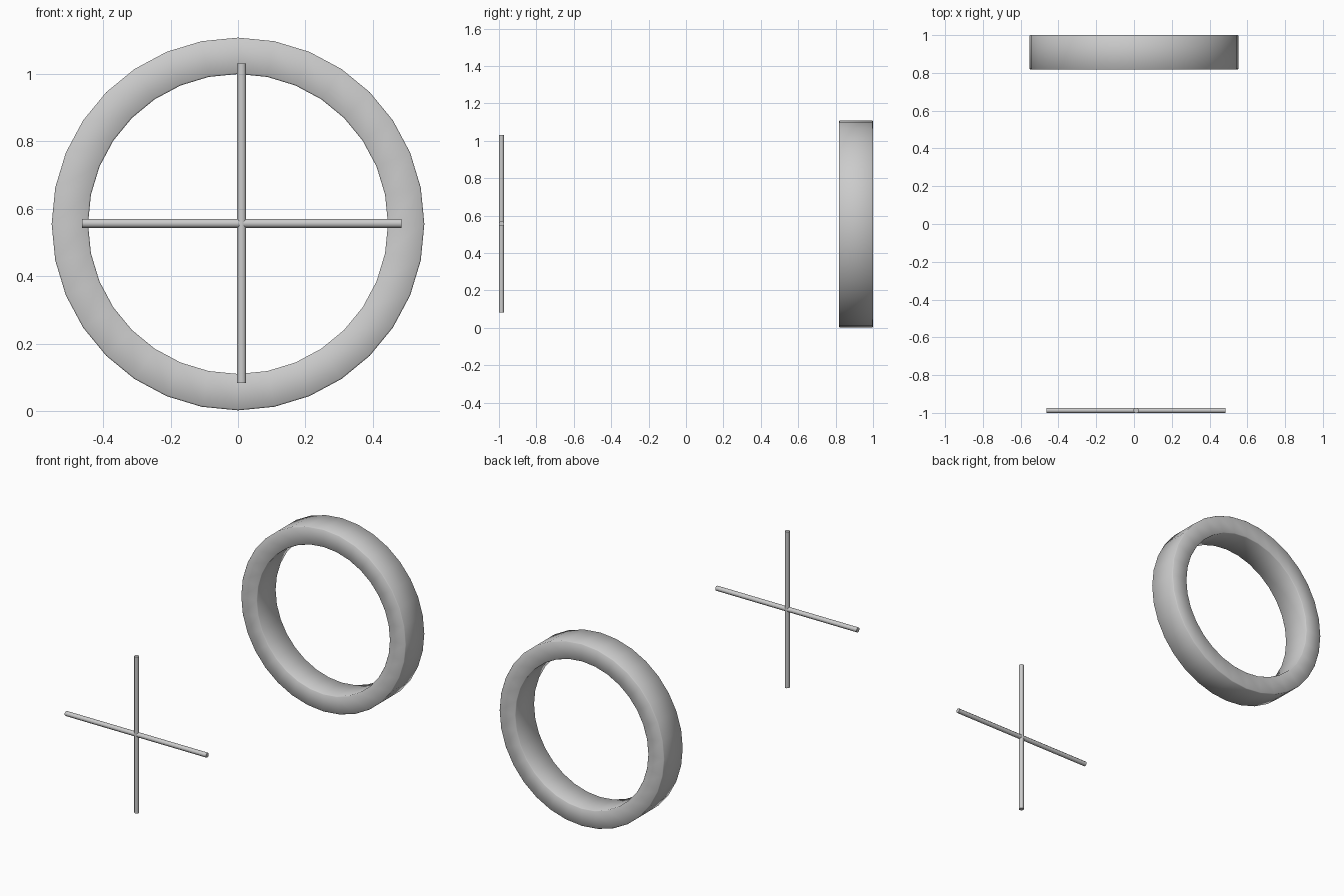
import bpy, bmesh
from math import sin, cos, pi, radians

if "Cube" in bpy.data.objects:
    bpy.data.objects.remove(bpy.data.objects["Cube"])

CZ = 0.555  # shared centre height


def finish(bm, name, angle):
    bmesh.ops.recalc_face_normals(bm, faces=bm.faces)
    me = bpy.data.meshes.new(name)
    bm.to_mesh(me)
    bm.free()
    ob = bpy.data.objects.new(name, me)
    bpy.context.collection.objects.link(ob)
    bpy.ops.object.select_all(action='DESELECT')
    ob.select_set(True)
    bpy.context.view_layer.objects.active = ob
    bpy.ops.object.shade_smooth_by_angle(angle=radians(angle))
    return ob


def make_ring(name, r_in, r_out, y0, y1, bevel=0.004, sides=32):
    # rectangular section with lightly softened corners, swept about the y axis
    b = bevel
    section = [(r_in + b, y0), (r_out - b, y0), (r_out, y0 + b), (r_out, y1 - b),
               (r_out - b, y1), (r_in + b, y1), (r_in, y1 - b), (r_in, y0 + b)]
    bm = bmesh.new()
    loops = []
    for i in range(sides):
        a = 2 * pi * i / sides
        loops.append([bm.verts.new((r * cos(a), y, CZ + r * sin(a))) for r, y in section])
    n = len(section)
    for i in range(sides):
        p, q = loops[i], loops[(i + 1) % sides]
        for j in range(n):
            k = (j + 1) % n
            bm.faces.new((p[j], p[k], q[k], q[j]))
    return finish(bm, name, 50)


def make_bar(name, vertical, length=0.948, apothem=0.0133, sides=8):
    # slim octagonal rod with flats facing the axes
    bm = bmesh.new()
    r = apothem / cos(pi / sides)
    ends = []
    for t in (-length / 2, length / 2):
        ring = []
        for i in range(sides):
            a = 2 * pi * (i + 0.5) / sides
            u, v = r * cos(a), r * sin(a)
            x, z = (u, t) if vertical else (t, u)
            ring.append(bm.verts.new((x + 0.011, v - 1 + apothem, z + CZ + 0.002)))
        bm.faces.new(ring)
        ends.append(ring)
    for i in range(sides):
        k = (i + 1) % sides
        bm.faces.new((ends[0][i], ends[0][k], ends[1][k], ends[1][i]))
    return finish(bm, name, 50)


# Thick ring at the back
make_ring("scope_ring", 0.445, 0.553, 0.817, 1.0)

# Thin crosshair at the front
make_bar("crosshair_vertical", True)
make_bar("crosshair_horizontal", False)
